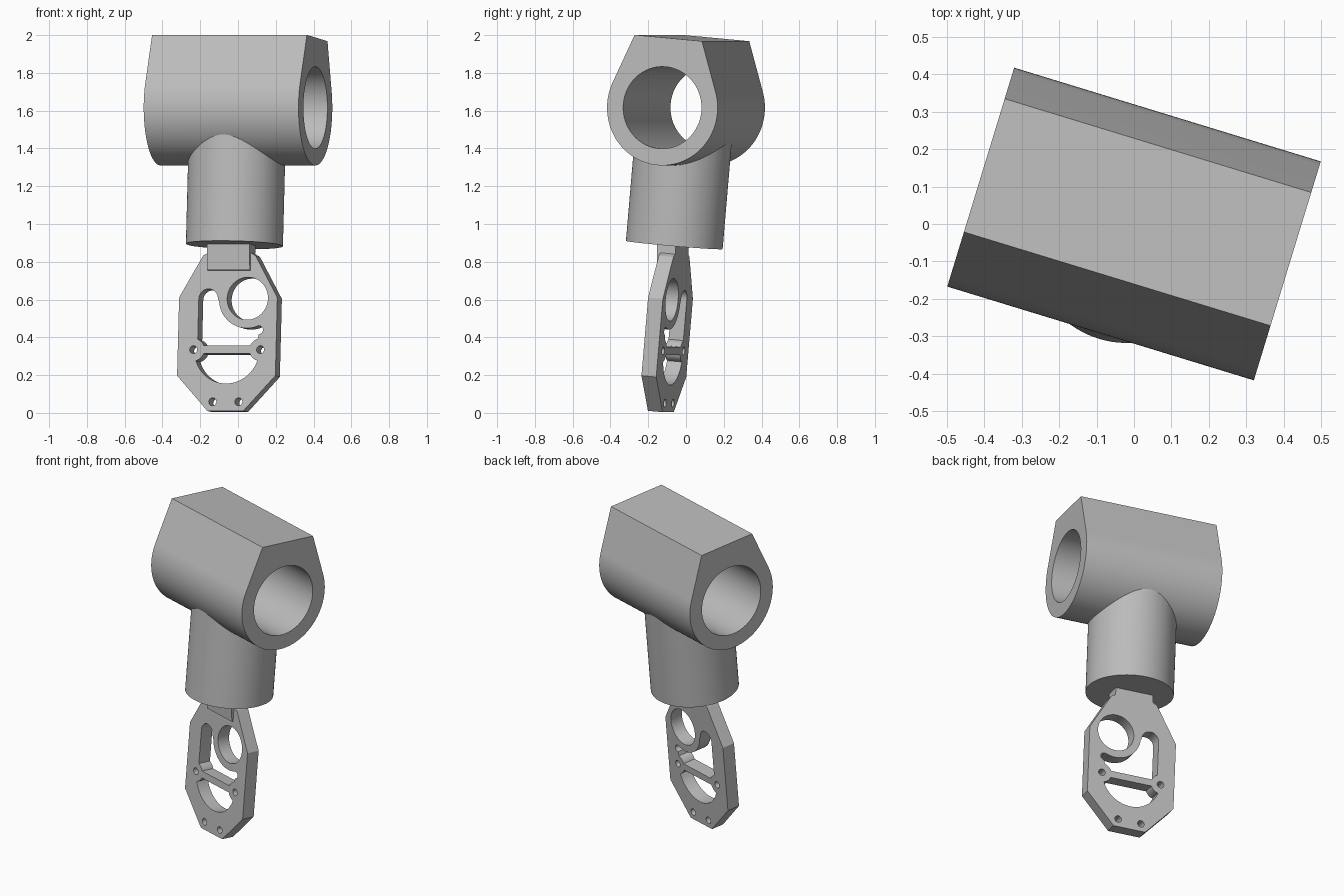
import bpy, bmesh
from math import radians, sin, cos, atan2, acos, hypot, pi
from mathutils import Matrix

cube = bpy.data.objects.get("Cube")
if cube:
    bpy.data.objects.remove(cube, do_unlink=True)

GREY = (0.5, 0.5, 0.5, 1)
metal = bpy.data.materials.new("plain_grey")
metal.use_nodes = True
metal.diffuse_color = GREY
metal.node_tree.nodes["Principled BSDF"].inputs["Base Color"].default_value = GREY

# Parts are built around the bore centre, then the whole model is turned and leaned
PLACE = (Matrix.Translation((0, 0, 1.616)) @ Matrix.Rotation(radians(-17), 4, "Z")
         @ Matrix.Rotation(radians(-5.1), 4, "X"))
HALF = 0.041          # half thickness of the plate
SHIFT = -0.014        # sideways offset of the plate


def prism(name, profile, low, high, axis="Y"):
    """Extrude a closed 2D profile along the Y or X axis."""
    bm = bmesh.new()
    def point(p, t):
        return (p[0], t, p[1]) if axis == "Y" else (t, p[0], p[1])
    a = [bm.verts.new(point(p, low)) for p in profile]
    b = [bm.verts.new(point(p, high)) for p in profile]
    bm.faces.new(a)
    bm.faces.new(b[::-1])
    n = len(profile)
    for i in range(n):
        j = (i + 1) % n
        bm.faces.new((a[i], b[i], b[j], a[j]))
    bmesh.ops.recalc_face_normals(bm, faces=bm.faces)
    mesh = bpy.data.meshes.new(name)
    bm.to_mesh(mesh)
    bm.free()
    mesh.materials.append(metal)
    obj = bpy.data.objects.new(name, mesh)
    bpy.context.collection.objects.link(obj)
    return obj


def circle(u, w, r, n=64):
    return [(u + r * cos(2 * pi * i / n), w + r * sin(2 * pi * i / n)) for i in range(n)]


def combine(target, tool, operation="DIFFERENCE"):
    """Apply a boolean and discard the tool."""
    mod = target.modifiers.new("cut", "BOOLEAN")
    mod.operation = operation
    mod.solver = "EXACT"
    mod.object = tool
    bpy.context.view_layer.objects.active = target
    bpy.ops.object.modifier_apply(modifier=mod.name)
    bpy.data.objects.remove(tool, do_unlink=True)


def through(name, profile, depth=0.1):
    return prism(name, [(u + SHIFT, w) for u, w in profile], -depth, depth)


def finish(obj):
    obj.data.transform(PLACE)
    bpy.ops.object.select_all(action="DESELECT")
    obj.select_set(True)
    bpy.context.view_layer.objects.active = obj
    bpy.ops.object.shade_smooth_by_angle(angle=radians(25))


# Head: round underside with tangent flanks rising to a flat top
R, TOP_V, TOP_W = 0.306, 0.187, 0.37
start = atan2(TOP_W, TOP_V) - acos(R / hypot(TOP_V, TOP_W))
STEPS = 72
arc = [pi - start + (pi + 2 * start) * i / STEPS for i in range(STEPS + 1)]
outline = [(TOP_V, TOP_W), (-TOP_V, TOP_W)] + [(R * cos(a), R * sin(a)) for a in arc]
head = prism("bored_head", outline, -0.4285, 0.4285, "X")

# Stem below the head, joined to it
stem = prism("stem", circle(0, 0, 0.257, 96), -0.73, -0.1)
stem.data.transform(Matrix(((1, 0, 0, 0), (0, 0, 1, 0), (0, 1, 0, 0), (0, 0, 0, 1))))
stem.data.flip_normals()
combine(head, stem, "UNION")
combine(head, prism("bore_cutter", circle(0, 0, 0.217, 96), -0.6, 0.6, "X"))
finish(head)

# Plate with a neck that enters the stem
half = [(0.118, -0.70), (0.118, -0.775), (0.145, -0.79), (0.272, -1.013),
        (0.272, -1.428), (0.1, -1.615)]
plate = prism("cutout_plate", [(u + SHIFT, w) for u, w in
              half + [(-u, w) for u, w in reversed(half)]], -HALF, HALF)

RING = (0.107, -1.018)
BAR = -1.29

# Upper pocket, wrapping under the ring and stopping at the crossbar
slot_u, slot_w, slot_r = -0.11, -1.02, 0.053
slot_top = [(slot_u + slot_r * cos(a), slot_w + slot_r * sin(a))
            for a in [pi * i / 16 for i in range(17)]]
hook = [(0.175 + 0.022 * cos(a), -1.185 + 0.022 * sin(a))
        for a in [pi * (i / 8 - 0.5) for i in range(9)]]
pocket = through("pocket_cutter", slot_top + [(slot_u - slot_r, BAR + 0.021),
                 (0.16, BAR + 0.021)] + hook + [(0.0, -1.13)])
combine(pocket, through("ring_keep", circle(*RING, 0.158), 0.2))

# Lower half-round window
window = through("window_cutter", circle(0, BAR, 0.18, 80))
combine(window, through("bar_keep", [(-0.3, BAR - 0.021), (0.3, BAR - 0.021),
                                     (0.3, -1.0), (-0.3, -1.0)], 0.2))

# Round bosses left standing at both ends of the crossbar
for cutter in (pocket, window):
    for side in (-1, 1):
        combine(cutter, through("boss_keep", circle(side * 0.185, BAR, 0.06, 48), 0.2))
    combine(plate, cutter)

# Large ring hole and four screw holes
combine(plate, through("ring_hole", circle(*RING, 0.113)))
for side in (-1, 1):
    combine(plate, through("boss_hole", circle(side * 0.185, BAR, 0.021, 32)))
    combine(plate, through("foot_hole", circle(side * 0.072, -1.567, 0.021, 32)))
finish(plate)

# Tapered pad on the front of the neck
pad = prism("neck_pad", [(-HALF + 0.01, -0.7), (-0.068, -0.7), (-0.05, -0.868),
                         (-HALF + 0.01, -0.868)], -0.118 + SHIFT, 0.118 + SHIFT, "X")
finish(pad)
